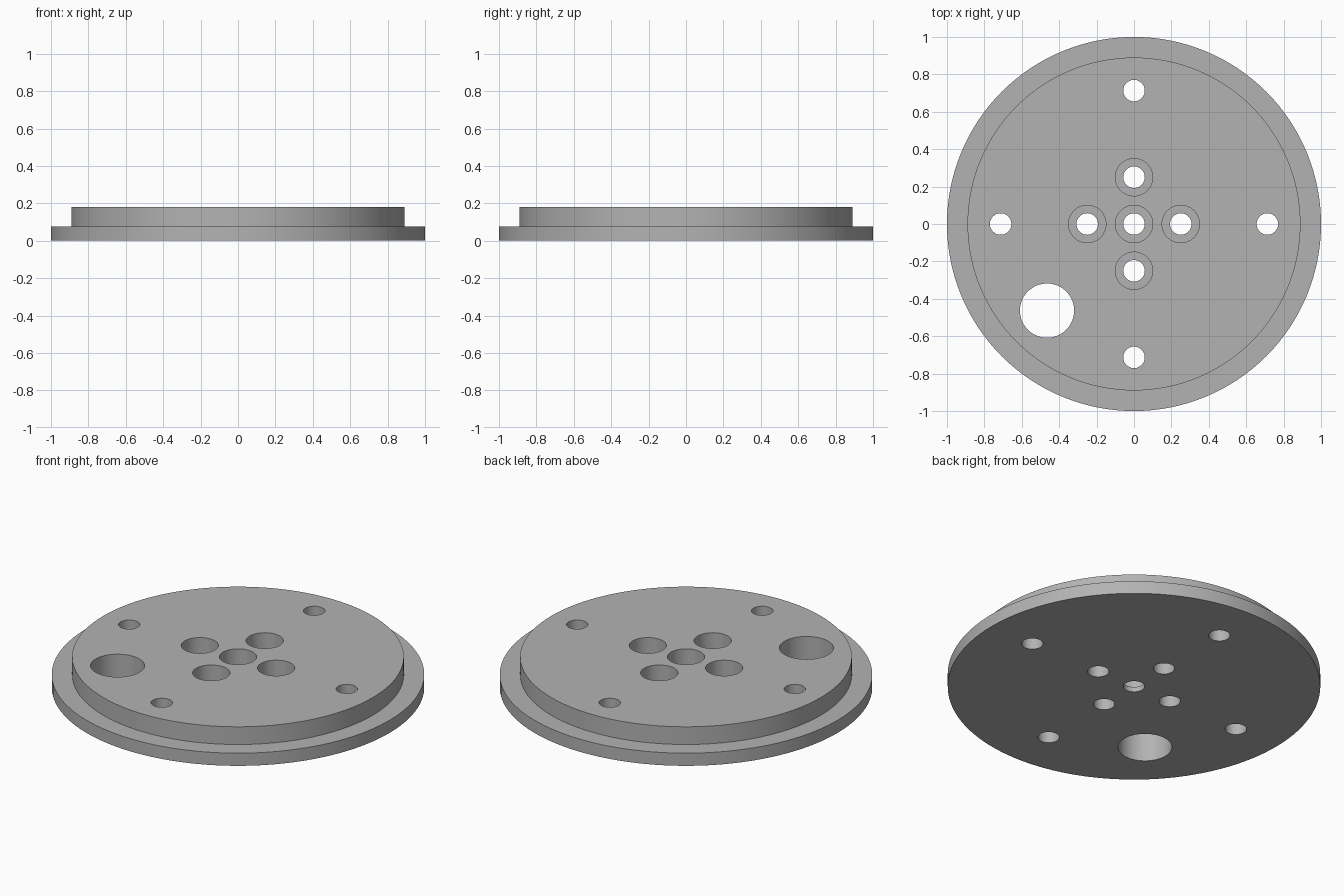
import bpy, bmesh, math

cube = bpy.data.objects.get("Cube")
if cube:
    bpy.data.objects.remove(cube)

# Colour
grey = bpy.data.materials.new("machined grey")
grey.use_nodes = True
colour = (0.45, 0.45, 0.45, 1)
grey.diffuse_color = colour
grey.node_tree.nodes["Principled BSDF"].inputs["Base Color"].default_value = colour


def turned(name, steps, sides, x=0, y=0):
    """Closed stepped round solid; steps are (radius, height) from bottom to top."""
    bm = bmesh.new()
    rings = [[bm.verts.new((r * math.cos(2 * math.pi * i / sides),
                            r * math.sin(2 * math.pi * i / sides), z))
              for i in range(sides)] for r, z in steps]
    for low, high in zip(rings, rings[1:]):
        for i in range(sides):
            j = (i + 1) % sides
            bm.faces.new((low[i], low[j], high[j], high[i]))
    bm.faces.new(rings[0][::-1])
    bm.faces.new(rings[-1])
    mesh = bpy.data.meshes.new(name)
    bm.to_mesh(mesh)
    bm.free()
    mesh.materials.append(grey)
    obj = bpy.data.objects.new(name, mesh)
    obj.location = (x, y, 0)
    bpy.context.collection.objects.link(obj)
    return obj


FLANGE, TOP, BORE, COUNTERBORE = 0.075, 0.18, 0.0575, 0.1

# Flange with raised disc
plate = turned("flanged_plate", [(1, 0), (1, FLANGE), (0.89, FLANGE), (0.89, TOP)], 128)


def straight(radius):
    return [(radius, -0.1), (radius, 0.3)]


def stepped(floor):
    return [(BORE, -0.1), (BORE, floor), (COUNTERBORE, floor), (COUNTERBORE, 0.3)]


# Holes: large one, centre one, then four counterbored and four outer ones
holes = [(straight(0.145), -0.465, -0.463), (stepped(0.03), 0, 0)]
for dx, dy in ((1, 0), (0, 1), (-1, 0), (0, -1)):
    holes.append((stepped(FLANGE), 0.25 * dx, 0.25 * dy))
    holes.append((straight(BORE), 0.713 * dx, 0.713 * dy))

bpy.context.view_layer.objects.active = plate
plate.select_set(True)
for steps, x, y in holes:
    cutter = turned("hole_cutter", steps, 48, x, y)
    cutter.hide_render = True
    cut = plate.modifiers.new("hole", "BOOLEAN")
    cut.operation = "DIFFERENCE"
    cut.solver = "EXACT"
    cut.object = cutter
    bpy.context.view_layer.update()
    bpy.ops.object.modifier_apply(modifier=cut.name)
    bpy.data.objects.remove(cutter)

bpy.ops.object.shade_smooth_by_angle(angle=math.radians(30))
